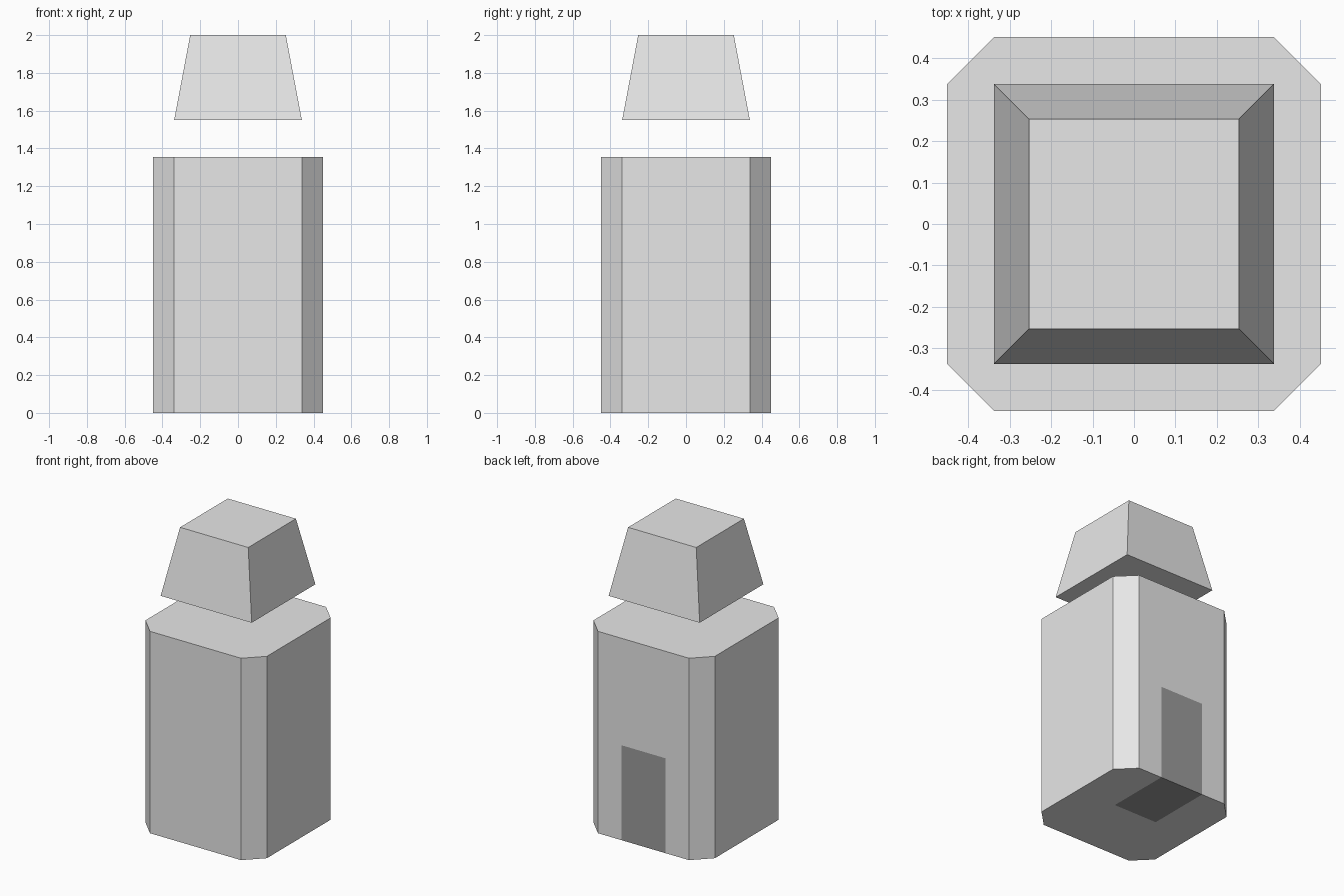
import bpy, bmesh

if "Cube" in bpy.data.objects:
    bpy.data.objects.remove(bpy.data.objects["Cube"])


def material(name, value):
    m = bpy.data.materials.new(name)
    m.diffuse_color = (value, value, value, 1)
    m.use_nodes = True
    m.node_tree.nodes["Principled BSDF"].inputs["Base Color"].default_value = m.diffuse_color
    return m


light_grey = material("light grey", 0.8)
dark_grey = material("dark grey", 0.33)


def loft(name, bottom, top, z0, z1, mat):
    """Solid between two matching outlines."""
    bm = bmesh.new()
    lo = [bm.verts.new((x, y, z0)) for x, y in bottom]
    hi = [bm.verts.new((x, y, z1)) for x, y in top]
    bm.faces.new(lo[::-1])
    bm.faces.new(hi)
    n = len(lo)
    for i in range(n):
        j = (i + 1) % n
        bm.faces.new((lo[i], lo[j], hi[j], hi[i]))
    me = bpy.data.meshes.new(name)
    bm.to_mesh(me)
    bm.free()
    ob = bpy.data.objects.new(name, me)
    bpy.context.collection.objects.link(ob)
    me.materials.append(mat)
    return ob


def rect(x, y0, y1):
    return [(-x, y0), (x, y0), (x, y1), (-x, y1)]


# Body: square column with chamfered corners
R, C = 0.451, 0.338
octagon = [(-C, -R), (C, -R), (R, -C), (R, C), (C, R), (-C, R), (-R, C), (-R, -C)]
body = loft("body", octagon, octagon, 0, 1.355, light_grey)

# Floating tapered cap
loft("cap", rect(0.338, -0.338, 0.338), rect(0.253, -0.253, 0.253), 1.55, 2.0, light_grey)

# Door block set flush into the back and the underside
W, H, INNER = 0.162, 0.637, 0.012
door = rect(W, INNER, R)
loft("back_door", door, door, 0, H, dark_grey)

# Cutter that makes room for the door block
hole = rect(W, INNER, R + 0.1)
cutter = loft("door_cutter", hole, hole, -0.1, H, light_grey)
cutter.hide_render = True
cutter.hide_set(True)
cut = body.modifiers.new("door_opening", 'BOOLEAN')
cut.operation = 'DIFFERENCE'
cut.solver = 'EXACT'
cut.object = cutter
